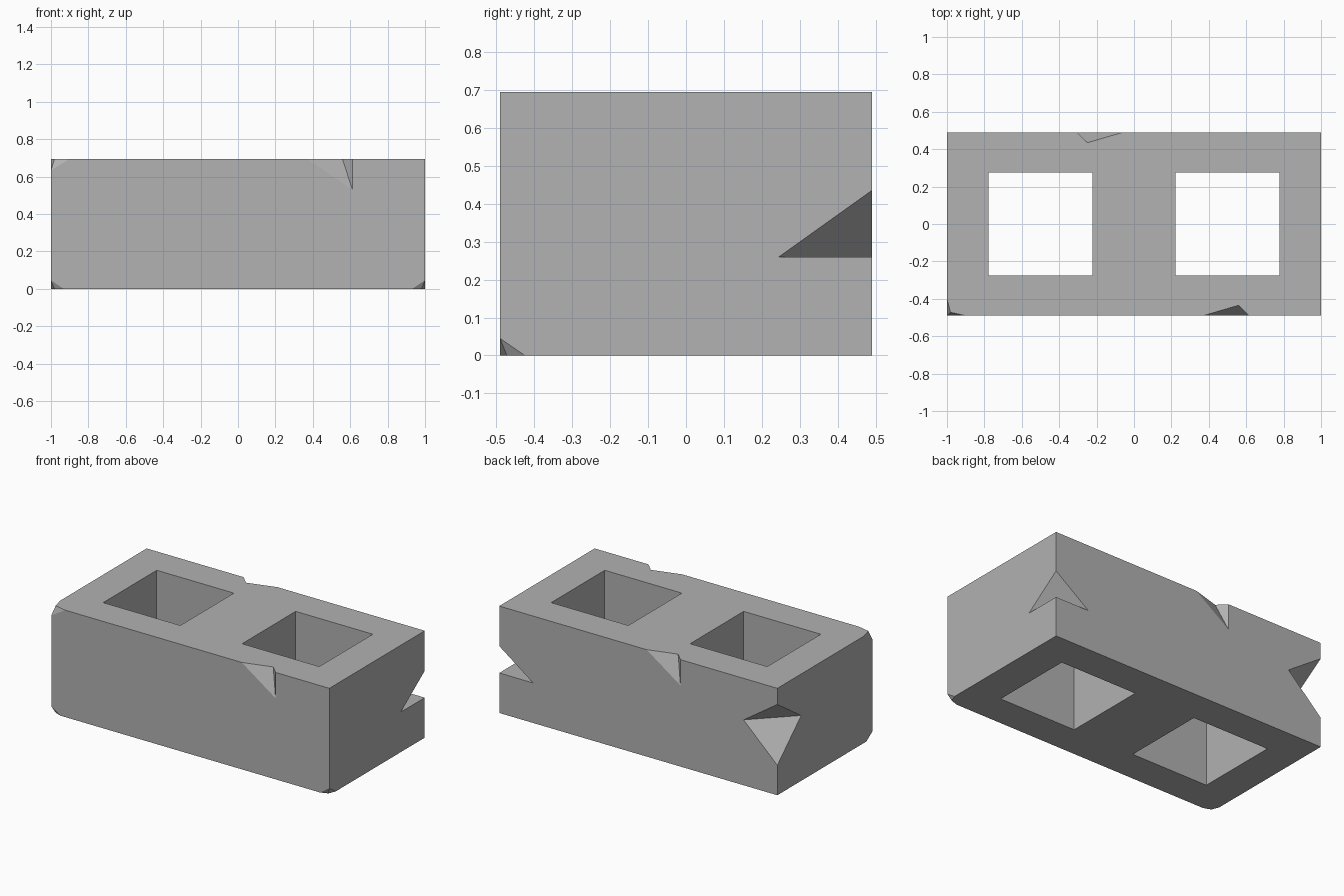
import bpy
import bmesh

default = bpy.data.objects.get("Cube")
if default:
    bpy.data.objects.remove(default, do_unlink=True)

X, Y, H = 1.0, 0.49, 0.695

concrete = bpy.data.materials.new("concrete grey")
concrete.use_nodes = True
GREY = (0.445, 0.445, 0.445, 1)
concrete.diffuse_color = GREY
concrete.node_tree.nodes["Principled BSDF"].inputs["Base Color"].default_value = GREY


def add_box(bm, x0, x1, y0, y1, z0, z1):
    v = [bm.verts.new((x, y, z)) for z in (z0, z1)
         for x, y in ((x0, y0), (x1, y0), (x1, y1), (x0, y1))]
    bm.faces.new(v[:4])
    bm.faces.new(v[4:])
    for i in range(4):
        j = (i + 1) % 4
        bm.faces.new((v[i], v[j], v[j + 4], v[i + 4]))


def add_pyramid(bm, base, tip):
    ring = [bm.verts.new(p) for p in base]
    top = bm.verts.new(tip)
    bm.faces.new(ring)
    for a, b in zip(ring, ring[1:] + ring[:1]):
        bm.faces.new((a, b, top))


def finish(bm, name):
    bmesh.ops.recalc_face_normals(bm, faces=bm.faces)
    mesh = bpy.data.meshes.new(name)
    bm.to_mesh(mesh)
    bm.free()
    mesh.materials.append(concrete)
    obj = bpy.data.objects.new(name, mesh)
    bpy.context.collection.objects.link(obj)
    return obj


# Solid block
bm = bmesh.new()
add_box(bm, -X, X, -Y, Y, 0, H)
block = finish(bm, "cinder_block")

cut = bmesh.new()

# Two square cores through the block
for x0 in (-0.777, 0.222):
    add_box(cut, x0, x0 + 0.555, -0.275, 0.275, -0.2, H + 0.2)

# Chips in the long top edges: the back one is the front one turned half round
for s, x in ((1, 0.613), (-1, -0.303)):
    y = -s * Y
    add_pyramid(cut, [(x - s * 0.243, y, H), (x, y, H),
                      (x - s * 0.055, y + s * 0.055, H)], (x, y, H - 0.168))

# Deep chips in the two back upright edges
for x, z_low, z_side, z_high in ((X, 0.26, 0.26, 0.435), (-X, 0.195, 0.425, 0.59)):
    side = 1 if x > 0 else -1
    add_pyramid(cut, [(x, Y, z_low), (x - side * 0.243, Y, z_side),
                      (x, Y - 0.245, z_side)], (x, Y, z_high))

# Worn front corners: side, end height, reach along each edge, height
for s, z, rx, ry, rz in ((-1, H, 0.1, 0.09, -0.062),
                         (-1, 0, 0.068, 0.065, 0.045),
                         (1, 0, 0.068, 0.065, 0.045)):
    x = s * X
    add_pyramid(cut, [(x, -Y, z), (x - s * rx, -Y, z),
                      (x - s * 0.019, -Y + 0.018, z), (x, -Y + ry, z)],
                (x, -Y, z + rz))

cutter = finish(cut, "chip_cutter")
cutter.hide_render = True

# Carve the block, then drop the helper
mod = block.modifiers.new("carve", "BOOLEAN")
mod.operation = "DIFFERENCE"
mod.solver = "EXACT"
mod.object = cutter
bpy.context.view_layer.objects.active = block
bpy.ops.object.modifier_apply(modifier=mod.name)
bpy.data.objects.remove(cutter, do_unlink=True)
